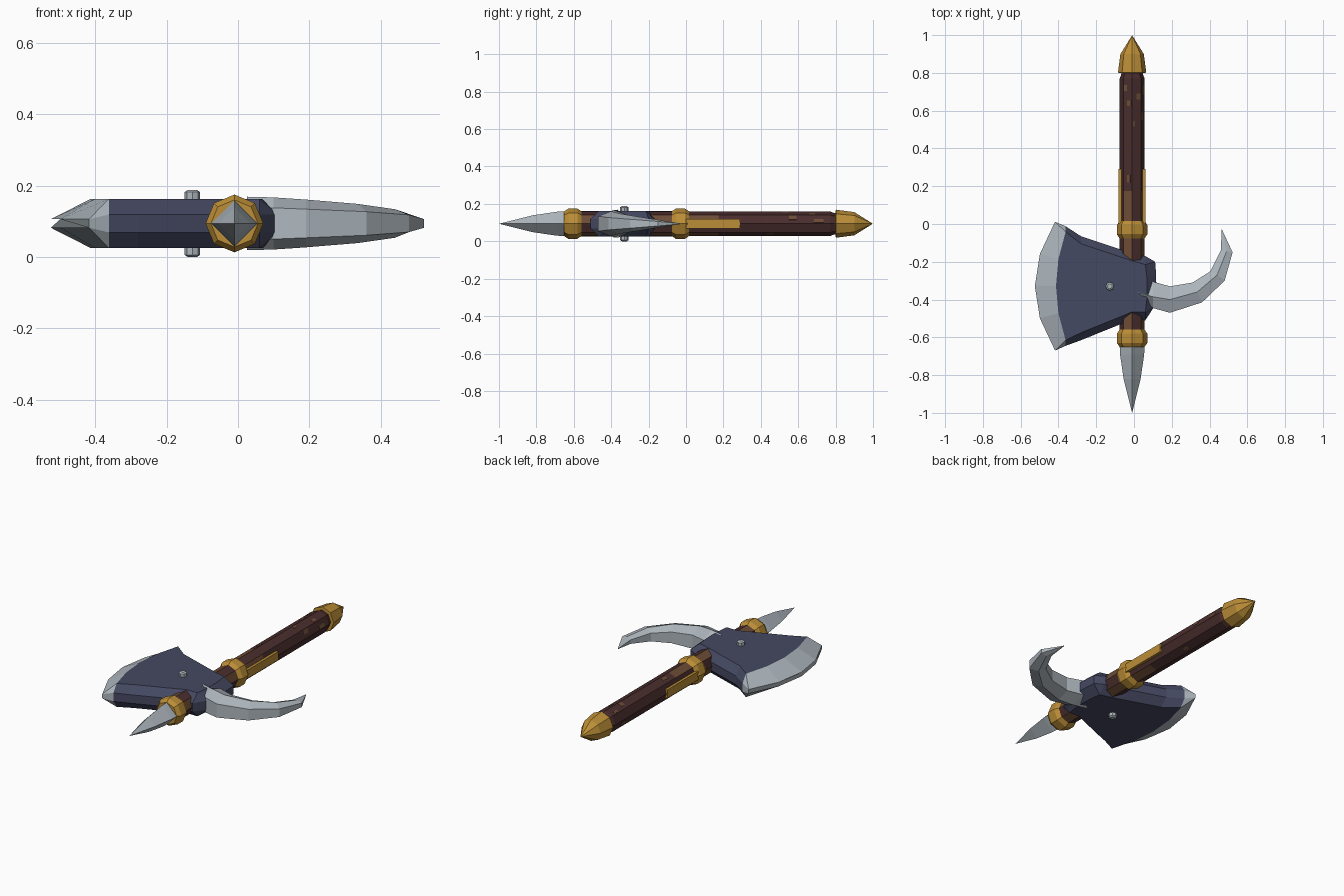
import bpy, bmesh, math
from mathutils import Matrix, Vector

cube = bpy.data.objects.get("Cube")
if cube:
    bpy.data.objects.remove(cube, do_unlink=True)

CX, CZ = -0.01, 0.094          # axis of the handle


def material(name, rgb):
    m = bpy.data.materials.new(name)
    m.use_nodes = True
    m.diffuse_color = (*rgb, 1)
    m.node_tree.nodes["Principled BSDF"].inputs["Base Color"].default_value = (*rgb, 1)
    return m


STEEL = material("steel", (0.42, 0.47, 0.51))
NAVY = material("dark blue iron", (0.060, 0.067, 0.122))
GOLD = material("gold", (0.50, 0.27, 0.038))
WOOD = material("dark wood", (0.068, 0.026, 0.026))
WORN = material("worn wood", (0.15, 0.072, 0.036))


def finish(name, bm, *mats):
    bmesh.ops.remove_doubles(bm, verts=bm.verts, dist=0.0005)
    bmesh.ops.recalc_face_normals(bm, faces=bm.faces)
    mesh = bpy.data.meshes.new(name)
    bm.to_mesh(mesh)
    bm.free()
    for m in mats:
        mesh.materials.append(m)
    ob = bpy.data.objects.new(name, mesh)
    bpy.context.collection.objects.link(ob)
    return ob


def loft(name, rings, *mats, rule=None):
    """Skin closed rings of points; rule(ring, side) picks the material."""
    bm = bmesh.new()
    rows = [[bm.verts.new(p) for p in ring] for ring in rings]
    n = len(rows[0])
    for i in range(len(rows) - 1):
        for k in range(n):
            j = (k + 1) % n
            f = bm.faces.new((rows[i][k], rows[i][j], rows[i + 1][j], rows[i + 1][k]))
            f.material_index = rule(i, k) if rule else 0
    bm.faces.new(rows[0])
    last = bm.faces.new(rows[-1])
    last.material_index = rule(len(rows) - 2, 0) if rule else 0
    return finish(name, bm, *mats)


def lathe(name, profile, sides, *mats, rule=None):
    """Turn (y, radius) pairs about the handle axis."""
    rings = []
    for y, r in profile:
        angles = [math.tau * k / sides for k in range(sides)]
        rings.append([(CX + r * math.cos(a), y, CZ + r * math.sin(a)) for a in angles])
    return loft(name, rings, *mats, rule=rule)


def box(name, matrix, size, mat):
    bm = bmesh.new()
    bmesh.ops.create_cube(bm, size=1, matrix=matrix @ Matrix.Diagonal((*size, 1)))
    return finish(name, bm, mat)


# Handle: alternate facets are worn near the head
lathe("handle", [(-0.62, 0.066), (0.175, 0.066), (0.77, 0.066), (0.79, 0.058), (0.81, 0.055)],
      8, WOOD, WORN, rule=lambda i, k: int(i == 0 and k % 2 == 0))

# Worn chips: facet, position along the handle, offset across, length, width
chips = [(2, 0.72, 0.012, 0.03, 0.015), (1, 0.675, -0.01, 0.03, 0.022),
         (2, 0.64, -0.008, 0.03, 0.025), (1, 0.53, 0.015, 0.03, 0.012),
         (2, 0.24, -0.006, 0.04, 0.018), (0, 0.57, 0.01, 0.04, 0.025),
         (0, 0.71, -0.01, 0.05, 0.02), (5, 0.6, 0.005, 0.04, 0.02),
         (4, 0.68, 0.0, 0.04, 0.022), (6, 0.45, 0.0, 0.04, 0.02)]
for facet, y, u, length, width in chips:
    a = math.radians(45 * facet + 22.5)
    m = (Matrix.Translation((CX, y, CZ)) @ Matrix.Rotation(-a, 4, "Y")
         @ Matrix.Translation((0.061, 0, u)))
    box("wood_chip", m, (0.003, length, width), WORN)

# Gold fittings
lathe("pommel_cap", [(0.8, 0.064), (0.801, 0.075), (0.9, 0.062), (0.998, 0.0005)], 8, GOLD)
for name, y in (("upper_collar", -0.03), ("front_collar", -0.605)):
    lathe(name, [(y - 0.046, 0.066), (y - 0.024, 0.081), (y + 0.024, 0.081), (y + 0.046, 0.066)],
          8, GOLD)
for side, name in ((1, "left_strip"), (-1, "right_strip")):
    box(name, Matrix.Translation((CX + side * 0.056, 0.145, CZ)), (0.03, 0.29, 0.05), GOLD)

# Front spike
lathe("front_spike", [(-0.64, 0.066), (-0.69, 0.064), (-0.82, 0.045), (-0.998, 0.0005)], 4, STEEL)


# Axe head: rows run from the back of the head to the cutting edge
def head_ring(x_end, x_mid, y0, y1, inset, z_flat, z_side):
    top = []
    for i in range(5):
        t = i / 4
        top.append((x_end + (x_mid - x_end) * 4 * t * (1 - t),
                    y0 + inset + (y1 - y0 - 2 * inset) * t))
    ring = [(x, y, CZ + z_flat) for x, y in top]
    ring += [(x_end, y1, CZ + z_side), (x_end, y1, CZ - z_side)]
    ring += [(x, y, CZ - z_flat) for x, y in reversed(top)]
    ring += [(x_end, y0, CZ - z_side), (x_end, y0, CZ + z_side)]
    return ring


head_rows = [
    (0.112, 0.118, -0.43, -0.20, 0.0, 0.025, 0.025),
    (0.060, 0.070, -0.51, -0.17, 0.045, 0.069, 0.025),
    (-0.01, -0.01, -0.50, -0.16, 0.035, 0.069, 0.025),
    (-0.07, -0.07, -0.53, -0.135, 0.04, 0.069, 0.025),
    (-0.28, -0.28, -0.615, -0.065, 0.04, 0.069, 0.025),
    (-0.362, -0.413, -0.645, -0.012, 0.03, 0.069, 0.025),
    (-0.418, -0.525, -0.67, 0.012, 0.0, 0.012, 0.012),
]
loft("axe_head", [head_ring(*row) for row in head_rows], NAVY, STEEL,
     rule=lambda i, k: int(i == 5))

# Curved back horn: inner point, ridge, outer point, half height
horn_rows = [
    ((0.03, -0.352), (0.025, -0.364), (0.03, -0.376), 0.075),
    ((0.10, -0.305), (0.10, -0.385), (0.10, -0.445), 0.073),
    ((0.19, -0.33), (0.19, -0.40), (0.19, -0.47), 0.067),
    ((0.31, -0.31), (0.335, -0.36), (0.36, -0.415), 0.055),
    ((0.405, -0.25), (0.44, -0.27), (0.48, -0.30), 0.040),
    ((0.46, -0.14), (0.49, -0.145), (0.522, -0.15), 0.020),
    ((0.464, -0.03), (0.465, -0.029), (0.466, -0.03), 0.002),
]
rings = []
for inner, ridge, outer, h in horn_rows:
    rings.append([(*inner, CZ + h * 0.6), (*ridge, CZ + h), (*outer, CZ + h * 0.6),
                  (*outer, CZ - h * 0.6), (*ridge, CZ - h), (*inner, CZ - h * 0.6)])
loft("back_horn", rings, STEEL)

# Bolt through the head, with chamfered ends
bolt = [(-0.094, 0.013), (-0.088, 0.022), (0.088, 0.022), (0.094, 0.013)]
loft("head_bolt", [[(-0.128 + r * math.cos(math.tau * k / 8), -0.33 + r * math.sin(math.tau * k / 8),
                     CZ + z) for k in range(8)] for z, r in bolt], STEEL)
